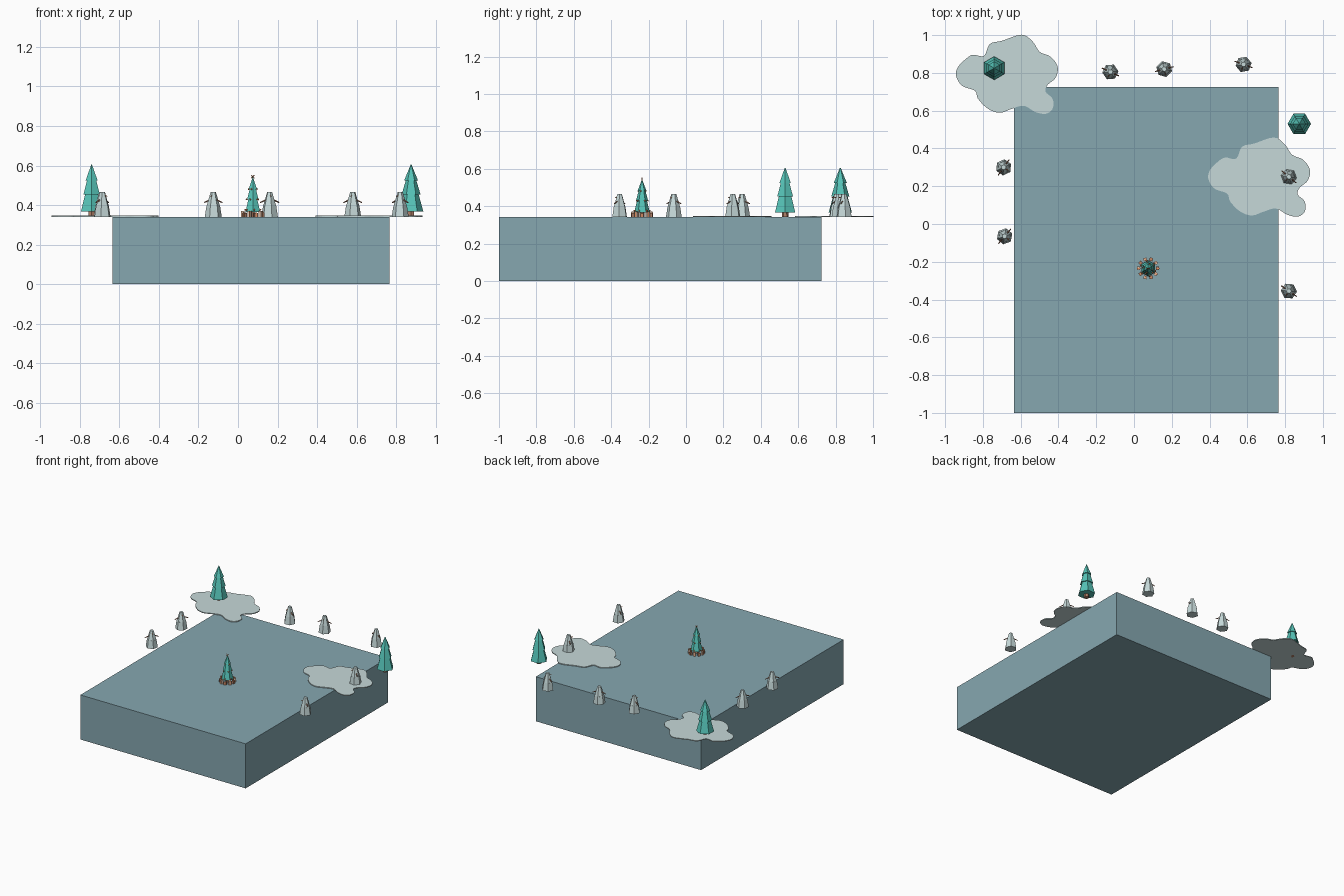
import bpy, bmesh, math
from mathutils import Vector, Matrix

if "Cube" in bpy.data.objects:
    bpy.data.objects.remove(bpy.data.objects["Cube"])

def material(name, r, g, b):
    lin = lambda c: ((c / 255 + 0.055) / 1.055) ** 2.4
    m = bpy.data.materials.new(name)
    m.diffuse_color = (lin(r), lin(g), lin(b), 1)
    m.use_nodes = True
    m.node_tree.nodes["Principled BSDF"].inputs["Base Color"].default_value = m.diffuse_color
    return m

SLAB = material("slate blue", 134, 167, 176)
SNOW = material("snow white", 198, 217, 217)
PINE = material("pine teal", 86, 196, 184)
WOOD = material("trunk brown", 176, 128, 104)
GOLD = material("ornament orange", 236, 150, 100)
GIFT = material("gift peach", 235, 200, 175)
GROUND = 0.341

def finish(bm, name, mats):
    bmesh.ops.recalc_face_normals(bm, faces=bm.faces)
    me = bpy.data.meshes.new(name)
    bm.to_mesh(me)
    bm.free()
    for m in mats:
        me.materials.append(m)
    ob = bpy.data.objects.new(name, me)
    bpy.context.collection.objects.link(ob)
    return ob

def paint(bm, verts, mi):
    for f in {f for v in verts for f in v.link_faces}:
        f.material_index = mi

def frustum(bm, r1, r2, z1, z2, mi=0, sides=6, turn=0.0):
    mat = Matrix.Translation((0, 0, (z1 + z2) / 2)) @ Matrix.Rotation(turn, 4, 'Z')
    g = bmesh.ops.create_cone(bm, cap_ends=True, segments=sides, radius1=r1, radius2=r2,
                              depth=z2 - z1, matrix=mat)
    paint(bm, g['verts'], mi)

def box(bm, loc, size, mi=0, turn=0.0):
    mat = Matrix.Translation(loc) @ Matrix.Rotation(turn, 4, 'Z') @ Matrix.Diagonal((*size, 1))
    paint(bm, bmesh.ops.create_cube(bm, size=1, matrix=mat)['verts'], mi)

def stick(bm, a, b, r, mi):
    a, b = Vector(a), Vector(b)
    d = b - a
    mat = Matrix.Translation((a + b) / 2) @ d.to_track_quat('Z', 'Y').to_matrix().to_4x4()
    g = bmesh.ops.create_cone(bm, cap_ends=True, segments=4, radius1=r, radius2=r * 0.7,
                              depth=d.length, matrix=mat)
    paint(bm, g['verts'], mi)

def ball(bm, loc, r, mi):
    g = bmesh.ops.create_icosphere(bm, subdivisions=1, radius=r, matrix=Matrix.Translation(loc))
    paint(bm, g['verts'], mi)

# Main slab
bm = bmesh.new()
box(bm, (0.065, -0.1375, GROUND / 2), (1.4, 1.725, GROUND))
finish(bm, "slab", [SLAB])

# Snow patches: one wavy outline (offsets from patch centre), smoothed and extruded
OUTLINE = [(-.121, .10), (-.09, .163), (-.026, .180), (.079, .212), (.137, .175), (.174, .121),
           (.232, .095), (.269, .042), (.258, -.016), (.216, -.053), (.205, -.09), (.242, -.127),
           (.242, -.18), (.205, -.207), (.148, -.196), (.09, -.164), (.026, -.18), (-.037, -.201),
           (-.1, -.18), (-.153, -.127), (-.169, -.085), (-.237, -.058), (-.269, -.005),
           (-.258, .042), (-.216, .085), (-.179, .106)]

def smooth_loop(pts, steps=4):
    pts = [Vector(p) for p in pts]
    out, n = [], len(pts)
    for i in range(n):
        p0, p1, p2, p3 = (pts[(i + k) % n] for k in (-1, 0, 1, 2))
        for s in range(steps):
            t = s / steps
            out.append(0.5 * (2 * p1 + (p2 - p0) * t + (2 * p0 - 5 * p1 + 4 * p2 - p3) * t * t
                              + (3 * p1 - p0 - 3 * p2 + p3) * t ** 3))
    return out

def snow_patch(name, x, y):
    bm = bmesh.new()
    f = bm.faces.new([bm.verts.new((p.x, p.y, 0)) for p in smooth_loop(OUTLINE)])
    g = bmesh.ops.extrude_face_region(bm, geom=[f])
    for v in g['geom']:
        if isinstance(v, bmesh.types.BMVert):
            v.co.z += 0.006
    finish(bm, name, [SNOW]).location = (x, y, GROUND)

snow_patch("snow_patch_back", -0.673, 0.79)
snow_patch("snow_patch_right", 0.662, 0.246)

# Pine trees: trunk and three stacked hexagonal tiers
def tiers(bm, k, z0, h, turn):
    for r1, r2, a, b in ((.062, .036, 0, .40), (.048, .024, .36, .70), (.035, .002, .66, 1)):
        frustum(bm, r1 * k, r2 * k, z0 + a * h, z0 + b * h, 0, 6, turn)

def pine(name, x, y, turn):
    bm = bmesh.new()
    frustum(bm, .018, .016, 0, .04, 1)
    tiers(bm, 1, .026, .238, turn)
    finish(bm, name, [PINE, WOOD]).location = (x, y, GROUND)

pine("pine_back", -0.74, 0.825, 0)
pine("pine_right", 0.875, 0.53, math.pi / 6)

# Festive tree with ornaments, a star and a ring of gifts
bm = bmesh.new()
frustum(bm, .013, .012, 0, .035, 1)
tiers(bm, .68, .025, .175, 0)
for z, r, n in ((.035, .041, 6), (.088, .032, 5), (.14, .022, 4)):
    for i in range(n):
        a = math.tau * i / n + z * 20
        ball(bm, (r * math.cos(a), r * math.sin(a), z), .005, 2)
for i in range(4):
    a = math.pi / 4 + i * math.pi / 2
    stick(bm, (0, 0, .203), (.011 * math.cos(a), 0, .203 + .011 * math.sin(a)), .003, 2)
for i in range(10):
    a = math.tau * i / 10
    h = .020 + .008 * (i % 2)
    box(bm, (.05 * math.cos(a), .05 * math.sin(a), h / 2), (.016, .018, h), 3 if i % 2 else 1, a)
    box(bm, (.05 * math.cos(a), .05 * math.sin(a), h / 2), (.0175, .005, h + .003), 2, a)
finish(bm, "festive_tree", [PINE, WOOD, GOLD, GIFT]).location = (.075, -.235, GROUND)

# Snow figures: three stacked hexagonal sections, stick arms and a nose
def snow_figure(i, x, y, turn):
    bm = bmesh.new()
    frustum(bm, .043, .034, 0, .058)
    frustum(bm, .034, .022, .054, .095)
    frustum(bm, .023, .013, .092, .125)
    for s in (-1, 1):
        stick(bm, (s * .022, 0, .084), (s * .05, 0, .072), .004, 1)
    stick(bm, (0, -.015, .106), (0, -.03, .104), .003, 2)
    ob = finish(bm, f"snow_figure_{i}", [SNOW, WOOD, GOLD])
    ob.location = (x, y, GROUND)
    ob.rotation_euler.z = math.radians(turn)

for i, p in enumerate([(-.125, .805, -25), (.16, .82, 15), (.58, .845, -20), (.82, .25, -40),
                       (-.69, .30, 55), (-.685, -.065, 50), (.82, -.355, -35)]):
    snow_figure(i + 1, *p)
